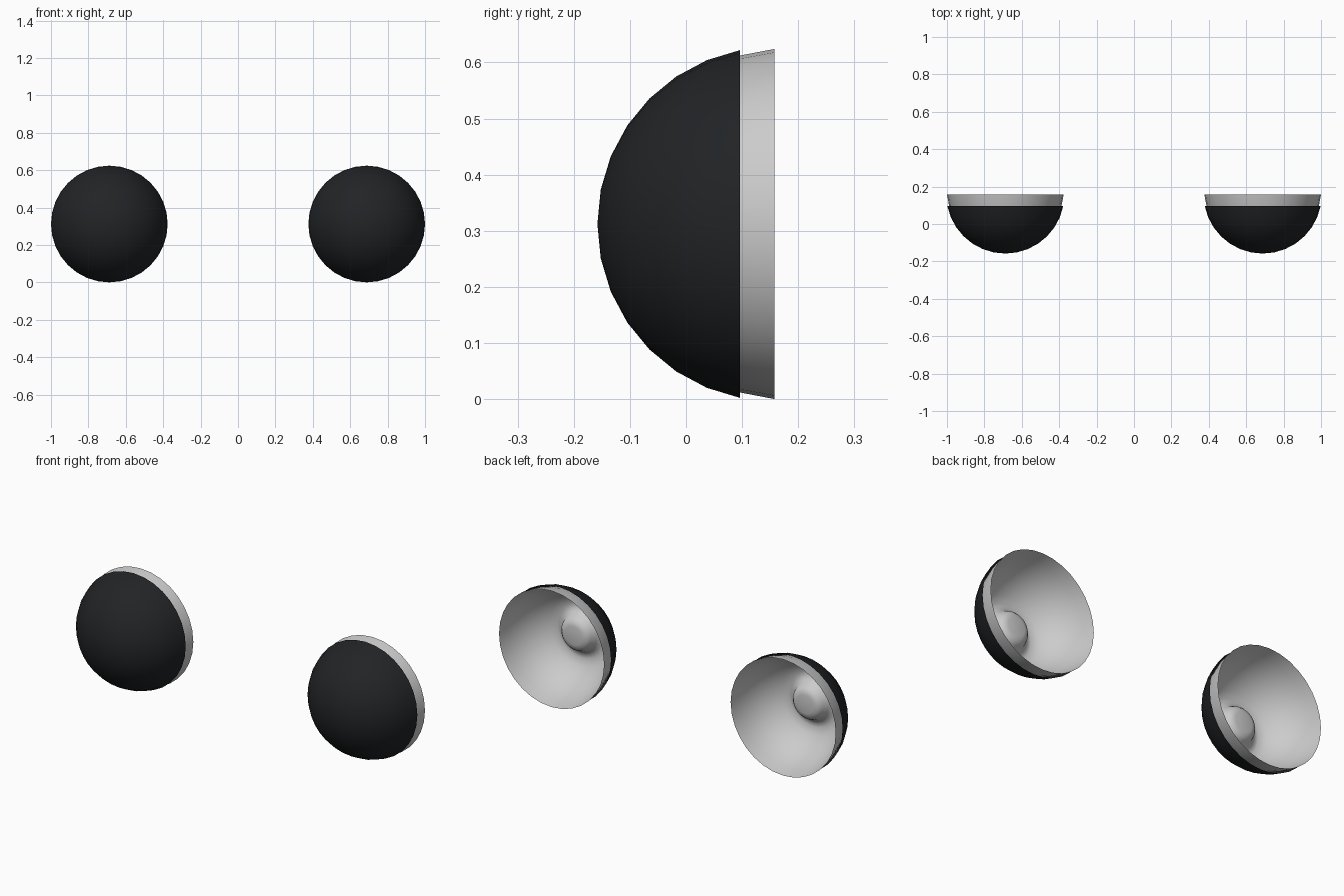
import bpy
import bmesh
from math import sin, cos, pi, radians

if "Cube" in bpy.data.objects:
    bpy.data.objects.remove(bpy.data.objects["Cube"])

SIDES = 32
R = 0.316          # lens sphere radius
BACK = 0.158       # y of the open rear rim
CX, CZ = 0.688, 0.312


def lathe(name, profile, cx, color=None):
    """Revolve (radius, y) points around a front-back axis; first point is the pole."""
    bm = bmesh.new()
    pole = bm.verts.new((0, profile[0][1], 0))
    rings = []
    for r, y in profile[1:]:
        rings.append([bm.verts.new((r * cos(2 * pi * i / SIDES), y, r * sin(2 * pi * i / SIDES)))
                      for i in range(SIDES)])
    for i in range(SIDES):
        j = (i + 1) % SIDES
        bm.faces.new((pole, rings[0][i], rings[0][j]))
        for a, b in zip(rings, rings[1:]):
            bm.faces.new((a[i], b[i], b[j], a[j]))
    for f in bm.faces:
        f.smooth = True
    mesh = bpy.data.meshes.new(name)
    bm.to_mesh(mesh)
    bm.free()
    obj = bpy.data.objects.new(name, mesh)
    obj.location = (cx, 0, CZ)
    bpy.context.collection.objects.link(obj)
    if color:
        mesh.materials.append(color)
    return obj


dark = bpy.data.materials.new("dark_glass")
dark.diffuse_color = (0.015, 0.017, 0.019, 1)
dark.use_nodes = True
dark.node_tree.nodes["Principled BSDF"].inputs["Base Color"].default_value = dark.diffuse_color

# Domed lens: seven rings of a sphere
lens = [(R * sin(radians(11.25 * k)), BACK - R * cos(radians(11.25 * k))) for k in range(8)]

# Reflector bowl: raised centre boss, groove around it, flaring wall
bowl = [(0, -0.027), (0.05, -0.028), (0.072, -0.033), (0.088, -0.05),
        (0.102, -0.08), (0.122, -0.1), (0.148, -0.102), (0.182, -0.086),
        (0.221, -0.053), (0.256, -0.008), (0.282, 0.042), (0.301, 0.1), (0.312, BACK)]

# Left and right lamps
for side, sx in (("left", -1), ("right", 1)):
    lathe("lens_" + side, lens, sx * CX, dark)
    lathe("reflector_" + side, bowl, sx * CX)
